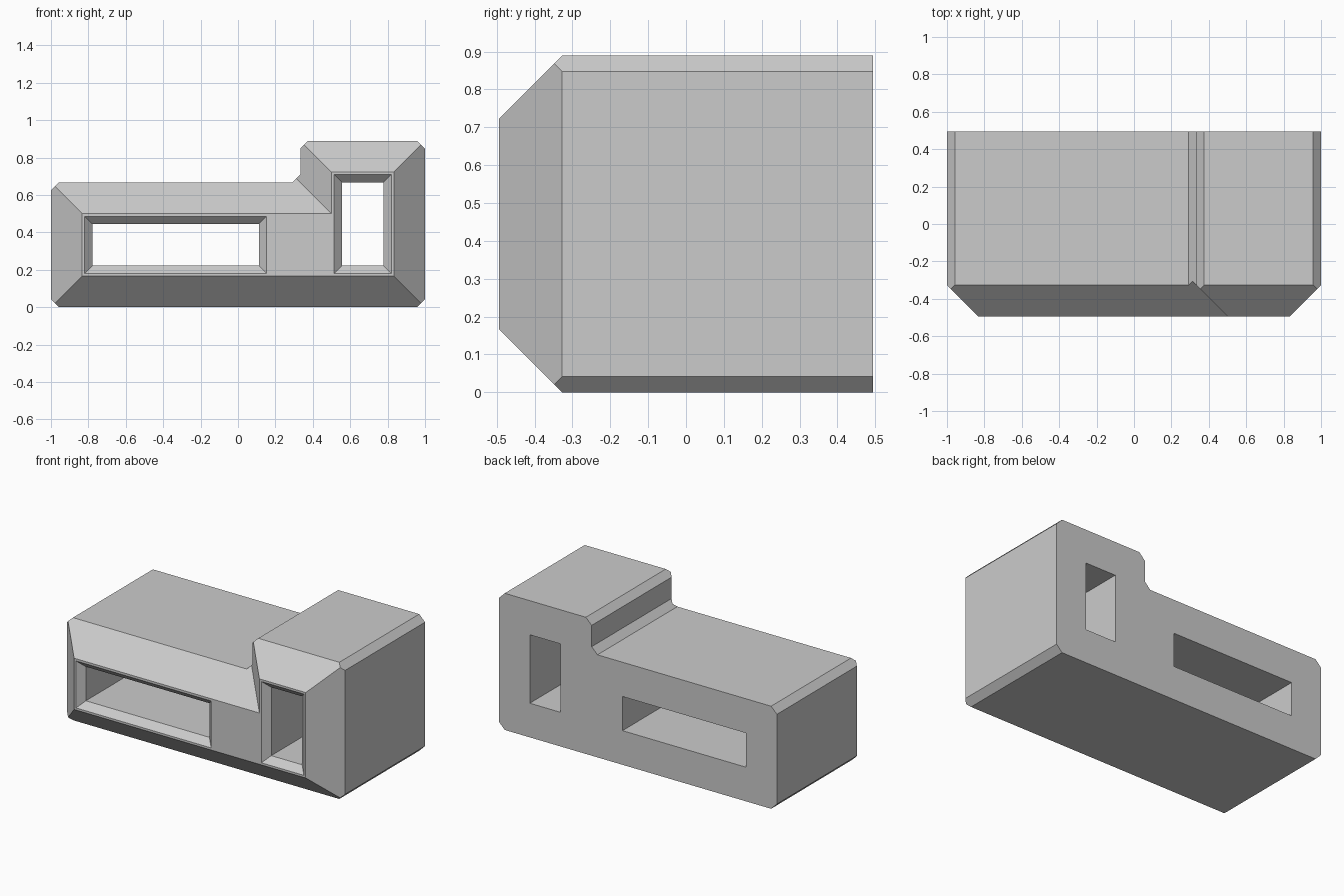
import bpy
import bmesh
from mathutils import Vector

default = bpy.data.objects.get("Cube")
if default:
    bpy.data.objects.remove(default, do_unlink=True)

FRONT, BACK = -0.494, 0.494
SLOPE = 0.1667            # depth and inset of the sloped front border
EDGE = 0.0417             # small bevel along the long edges
SHOULDER = FRONT + SLOPE

grey = bpy.data.materials.new("light grey")
grey.use_nodes = True
grey.diffuse_color = (0.6, 0.6, 0.6, 1)
grey.node_tree.nodes["Principled BSDF"].inputs["Base Color"].default_value = (0.6, 0.6, 0.6, 1)


def finish(name, bm):
    bmesh.ops.recalc_face_normals(bm, faces=bm.faces)
    mesh = bpy.data.meshes.new(name)
    bm.to_mesh(mesh)
    bm.free()
    mesh.materials.append(grey)
    obj = bpy.data.objects.new(name, mesh)
    bpy.context.collection.objects.link(obj)
    return obj


def build_body(outline):
    """Stepped block with bevelled long edges and a mitred sloping front."""
    bm = bmesh.new()

    def vert(p, y):
        return bm.verts.new((p.x, y, p.y))

    corners = []
    pts = [Vector(p) for p in outline]
    for i, p in enumerate(pts):
        u = (pts[i - 1] - p).normalized()
        v = (pts[(i + 1) % len(pts)] - p).normalized()
        side = 1 if -u.cross(v) > 0 else -1       # convex or inner corner
        a, b = p + u * EDGE, p + v * EDGE
        corners.append({
            "a": vert(a, SHOULDER), "b": vert(b, SHOULDER),
            "a_back": vert(a, BACK), "b_back": vert(b, BACK),
            "mid": vert((a + b) / 2, SHOULDER - side * EDGE / 2),
            "tip": vert(p + (u + v) * SLOPE * side, FRONT),
        })
    for i, c in enumerate(corners):
        n = corners[(i + 1) % len(corners)]
        bm.faces.new([c[k] for k in ("a", "mid", "b", "b_back", "a_back")])
        bm.faces.new([c["b"], n["a"], n["a_back"], c["b_back"]])
        bm.faces.new([c["b"], n["a"], n["mid"], n["tip"], c["tip"], c["mid"]])
    bm.faces.new([c["tip"] for c in corners])
    bm.faces.new([c[k] for c in corners for k in ("a_back", "b_back")])
    return finish("body", bm)


def build_cutter(name, x0, x1, z0, z1):
    """Through opening that flares out at the front."""
    bm = bmesh.new()
    rings = []
    for y, g in ((FRONT - 0.1, EDGE + 0.1), (FRONT + EDGE, 0), (BACK + 0.1, 0)):
        rings.append([bm.verts.new((x, y, z)) for x, z in (
            (x0 - g, z0 - g), (x1 + g, z0 - g), (x1 + g, z1 + g), (x0 - g, z1 + g))])
    for r, s in zip(rings, rings[1:]):
        for i in range(4):
            j = (i + 1) % 4
            bm.faces.new([r[i], r[j], s[j], s[i]])
    bm.faces.new(rings[0])
    bm.faces.new(rings[-1])
    obj = finish(name, bm)
    obj.hide_render = True
    return obj


# Low wing on the right, tower on the left
body = build_body([(-1, 0), (1, 0), (1, 0.889), (0.333, 0.889), (0.333, 0.667), (-1, 0.667)])

# Wide low opening and tall tower opening
cutters = [build_cutter("wide_opening", -0.778, 0.111, 0.222, 0.444),
           build_cutter("tall_opening", 0.556, 0.778, 0.222, 0.667)]
for cutter in cutters:
    mod = body.modifiers.new(cutter.name, "BOOLEAN")
    mod.operation = "DIFFERENCE"
    mod.solver = "EXACT"
    mod.object = cutter

# Bake the cuts and drop the cutters
graph = bpy.context.evaluated_depsgraph_get()
cut_mesh = bpy.data.meshes.new_from_object(body.evaluated_get(graph))
body.modifiers.clear()
body.data = cut_mesh
for cutter in cutters:
    bpy.data.objects.remove(cutter, do_unlink=True)
